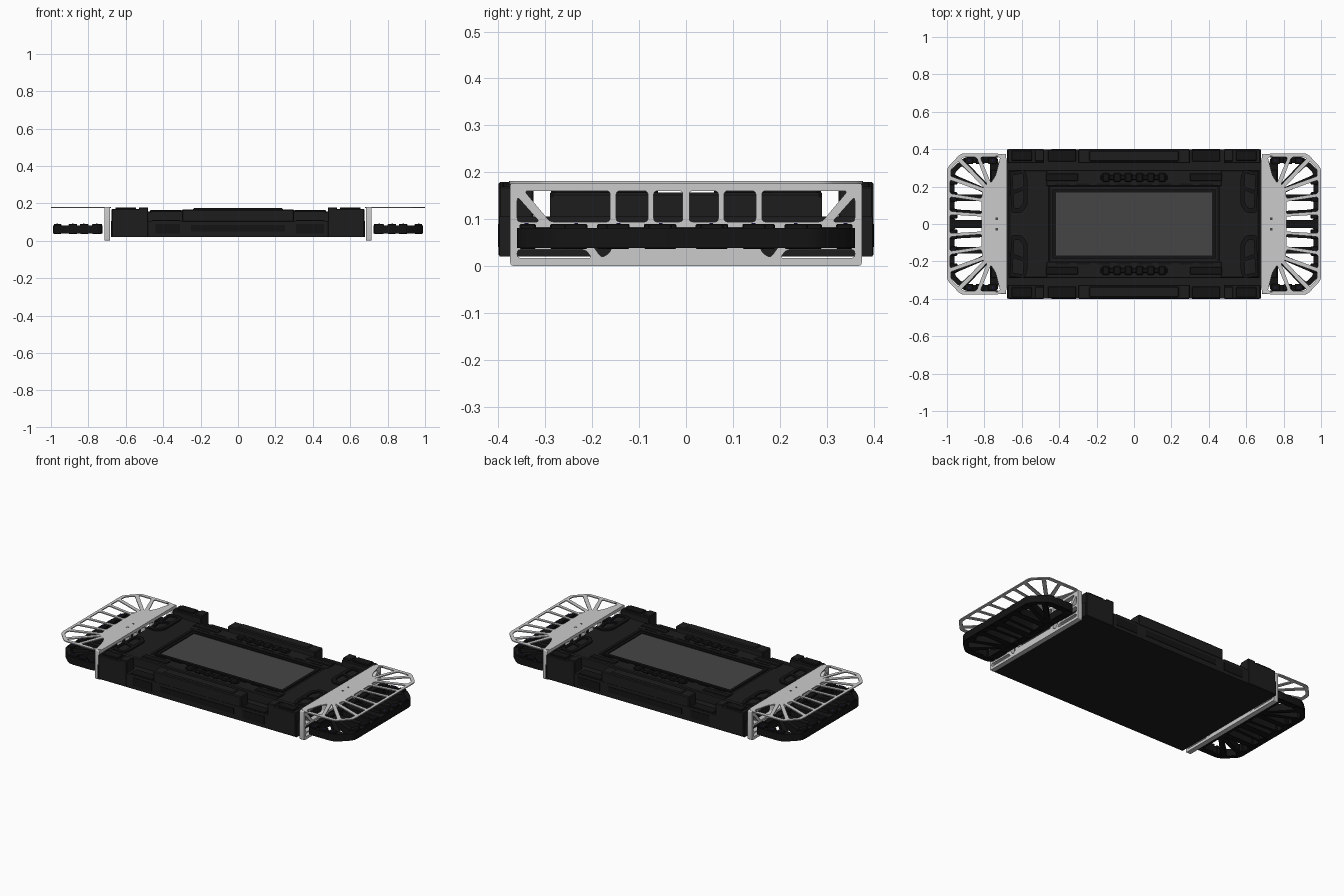
import bpy, bmesh, math
from mathutils import Vector

if "Cube" in bpy.data.objects:
    bpy.data.objects.remove(bpy.data.objects["Cube"])


def material(name, r, g, b):
    m = bpy.data.materials.new(name)
    m.diffuse_color = (r, g, b, 1)
    m.use_nodes = True
    m.node_tree.nodes["Principled BSDF"].inputs["Base Color"].default_value = m.diffuse_color
    return m


BLACK = material("matte black", 0.0125, 0.0125, 0.0125)
DARK = material("deep black", 0.007, 0.007, 0.007)
SCREEN = material("screen grey", 0.06, 0.06, 0.06)
METAL = material("light metal", 0.6, 0.6, 0.6)
BLUE = material("navy blue", 0.01, 0.012, 0.12)


def finish(name, bm, mat):
    bmesh.ops.recalc_face_normals(bm, faces=bm.faces)
    me = bpy.data.meshes.new(name)
    bm.to_mesh(me)
    bm.free()
    me.materials.append(mat)
    ob = bpy.data.objects.new(name, me)
    bpy.context.collection.objects.link(ob)
    return ob


def boxes(name, mat, items, mx=False, my=False, bevel=0.0):
    """Boxes (x0,x1,y0,y1,z0,z1), optionally mirrored in x and y."""
    bm = bmesh.new()
    for x0, x1, y0, y1, z0, z1 in items:
        for sx in ((1, -1) if mx else (1,)):
            for sy in ((1, -1) if my else (1,)):
                r = bmesh.ops.create_cube(bm, size=1)
                for v in r["verts"]:
                    v.co = Vector((sx * ((x0 + x1) / 2 + v.co.x * (x1 - x0)),
                                   sy * ((y0 + y1) / 2 + v.co.y * (y1 - y0)),
                                   (z0 + z1) / 2 + v.co.z * (z1 - z0)))
    ob = finish(name, bm, mat)
    if bevel:
        b = ob.modifiers.new("edges", "BEVEL")
        b.width = bevel
        b.segments = 1
    return ob


def rounded(pts, r):
    """Cut each corner of a loop into a short arc."""
    out = []
    n = len(pts)
    for i in range(n):
        p, a, b = (Vector(pts[k % n]) for k in (i, i - 1, i + 1))
        da, db = a - p, b - p
        ra, rb = min(r, da.length * .4), min(r, db.length * .4)
        pa, pb = p + da.normalized() * ra, p + db.normalized() * rb
        for t in (0, .33, .67, 1):
            out.append(pa * (1 - t) ** 2 + p * 2 * t * (1 - t) + pb * t * t)
    return out


def cut_plate(name, mat, outline, holes, thick, place, r_out, r_in):
    """Filled 2D profile with holes, extruded, then placed by a mapping."""
    cu = bpy.data.curves.new(name + "_profile", "CURVE")
    cu.dimensions = "2D"
    cu.fill_mode = "BOTH"
    cu.extrude = thick / 2
    for pts, r in [(outline, r_out)] + [(h, r_in) for h in holes]:
        loop = rounded(pts, r)
        sp = cu.splines.new("POLY")
        sp.points.add(len(loop) - 1)
        for q, c in zip(sp.points, loop):
            q.co = (c.x, c.y, 0, 1)
        sp.use_cyclic_u = True
    tmp = bpy.data.objects.new(name + "_profile", cu)
    bpy.context.collection.objects.link(tmp)
    bpy.context.view_layer.update()
    dg = bpy.context.evaluated_depsgraph_get()
    me = bpy.data.meshes.new_from_object(tmp.evaluated_get(dg))
    bm = bmesh.new()
    bm.from_mesh(me)
    bpy.data.objects.remove(tmp)
    bmesh.ops.remove_doubles(bm, verts=bm.verts, dist=1e-5)
    for v in bm.verts:
        v.co = Vector(place(*v.co))
    return finish(name, bm, mat)


def both(half):
    """Half loops plus their mirror image in the given axis."""
    return half + [[(a, -b) for a, b in h] for h in half]


# ---- main body: tray, raised centre and edge blocks
boxes("body_tray", BLACK, [(-.68, .68, -.398, .398, .02, .105)])
boxes("centre_deck", BLACK, [(-.67, .67, -.29, .29, .10, .147)])
boxes("end_decks", BLACK, [(.45, .67, -.29, .29, .14, .157)], mx=True, bevel=.006)
boxes("deck_rails", BLACK, [(-.47, .47, .2, .29, .14, .16)], my=True, bevel=.005)
boxes("edge_centre_blocks", BLACK, [(-.30, .30, .325, .4, .10, .168),
                                    (-.24, .24, .335, .392, .16, .175)], my=True, bevel=.005)
boxes("edge_corner_blocks", BLACK, [(.48, .675, .325, .4, .02, .17),
                                    (.48, .53, .335, .4, .16, .179)], mx=True, my=True, bevel=.004)
boxes("corner_caps", DARK, [(.545, .655, .337, .393, .165, .179)], mx=True, my=True, bevel=.004)
boxes("edge_recess_pads", DARK, [(.31, .46, .335, .397, .10, .112),
                                 (.30, .47, .23, .27, .155, .164)], mx=True, my=True, bevel=.003)
boxes("side_wall_panels", DARK, [(-.25, .25, .396, .401, .05, .085),
                                 (.31, .46, .396, .401, .04, .09),
                                 (-.44, -.31, .396, .401, .04, .09)], my=True)

# ---- screen with a thin bezel
boxes("screen_bezel", DARK, [(-.435, .435, .168, .185, .145, .157)], my=True)
boxes("screen_bezel_ends", DARK, [(.418, .435, -.168, .168, .145, .157)], mx=True)
boxes("screen", SCREEN, [(-.418, .418, -.168, .168, .145, .151)])

# ---- dashed vents along the screen
boxes("vent_dashes", DARK, [(x, x + .075, .208, .216, .155, .1625)
                            for x in [-.42 + i * .11 for i in range(8)]], my=True)

# ---- scalloped grips on the rails
bm_items = [(-.18, .18, .235, .262, .158, .17)]
bm_items += [(-.17 + i * .06, -.13 + i * .06, .225, .272, .158, .175) for i in range(6)]
boxes("rail_grips", DARK, bm_items, my=True, bevel=.006)

# ---- hexagonal pads on the end decks
pad = [(.57, .10), (.60, .06), (.655, .06), (.665, .28), (.585, .29), (.57, .25)]
pad_hole = [(.59, .12), (.61, .085), (.64, .085), (.645, .16), (.59, .18)]
pad_hole2 = [(.59, .2), (.645, .18), (.65, .26), (.595, .27)]
for sx, sn in ((1, "right"), (-1, "left")):
    for sy, yn in ((1, "back"), (-1, "front")):
        cut_plate(f"deck_pad_{sn}_{yn}", DARK, pad, [pad_hole, pad_hole2], .009,
                  lambda a, b, c: (sx * a, sy * b, .161 + c), .012, .008)

# ---- light metal end frames: upright plate and top guard
upright = [(-.375, 0), (.375, 0), (.375, .18), (-.375, .18)]
up_holes = both([])
for s in (1, -1):
    for loop in ([(.007, .094), (.069, .094), (.069, .16), (.007, .16)],
                 [(.081, .094), (.149, .094), (.149, .16), (.081, .16)],
                 [(.162, .094), (.29, .094), (.345, .16), (.162, .16)],
                 [(.312, .094), (.36, .094), (.36, .148)],
                 [(.2, .017), (.36, .017), (.36, .035), (.215, .035)],
                 [(.16, .03), (.18, .017), (.2, .045), (.2, .08), (.16, .08)],
                 [(.225, .045), (.36, .045), (.36, .082), (.225, .082)]):
        up_holes.append([(s * a, b) for a, b in loop])
up_holes.append([(-.14, .04), (.14, .04), (.14, .082), (-.14, .082)])

guard = [(.68, -.36), (.73, -.378), (.925, -.378), (1, -.3),
         (1, .3), (.925, .378), (.73, .378), (.68, .36)]
guard_holes = both([
    [(.815, .055), (.983, .068), (.983, .145), (.815, .12)],
    [(.815, .137), (.983, .163), (.983, .235), (.81, .173)],
    [(.80, .192), (.98, .256), (.977, .295), (.94, .335)],
    [(.785, .207), (.922, .35), (.915, .357), (.842, .357)],
    [(.765, .22), (.822, .357), (.715, .357), (.74, .26)]])
guard_holes.append([(.815, -.04), (.983, -.05), (.983, .05), (.815, .04)])

# ---- black lower bumpers
bumper = [(.725, -.36), (.905, -.36), (.99, -.28), (.99, .28), (.905, .36), (.725, .36)]
bumper_holes = both([
    [(.77, .022), (.96, .022), (.96, .06), (.77, .05)],
    [(.77, .068), (.96, .078), (.96, .122), (.77, .122)],
    [(.77, .158), (.96, .158), (.96, .235), (.80, .165)],
    [(.79, .19), (.957, .262), (.955, .275), (.92, .31)],
    [(.77, .2), (.89, .325), (.77, .325)]])

for sx, sn in ((1, "right"), (-1, "left")):
    cut_plate(f"end_frame_{sn}", METAL, upright, up_holes, .03,
              lambda a, b, c: (sx * (.699 + c), a, b), .008, .008)
    cut_plate(f"top_guard_{sn}", METAL, guard, guard_holes, .006,
              lambda a, b, c: (sx * a, b, .178 + c), .02, .01)
    cut_plate(f"bumper_{sn}", DARK, bumper, bumper_holes, .043,
              lambda a, b, c: (sx * a, b, .0595 + c), .03, .01)

# ---- lugs on the bumpers, blue studs and guard screws
boxes("bumper_lugs", DARK, [(.945, .985, y, y + .05, .036, .09) for y in (.03, .12, .21)]
      + [(x, x + .045, .32, .355, .036, .09) for x in (.735, .80, .86)]
      + [(.727, .765, y, y + .07, .036, .09) for y in (.02, .12, .22)], mx=True, my=True, bevel=.003)
boxes("bumper_studs", BLUE, [(.962, .97, y, y + .008, .08, .092) for y in (.05, .14, .23)]
      + [(x, x + .008, .336, .344, .08, .092) for x in (.75, .82, .88)], mx=True, my=True)
boxes("guard_screws", SCREEN, [(.728, .74, .022, .034, .178, .1815),
                               (.728, .74, .355, .367, .178, .1815)], mx=True, my=True)
